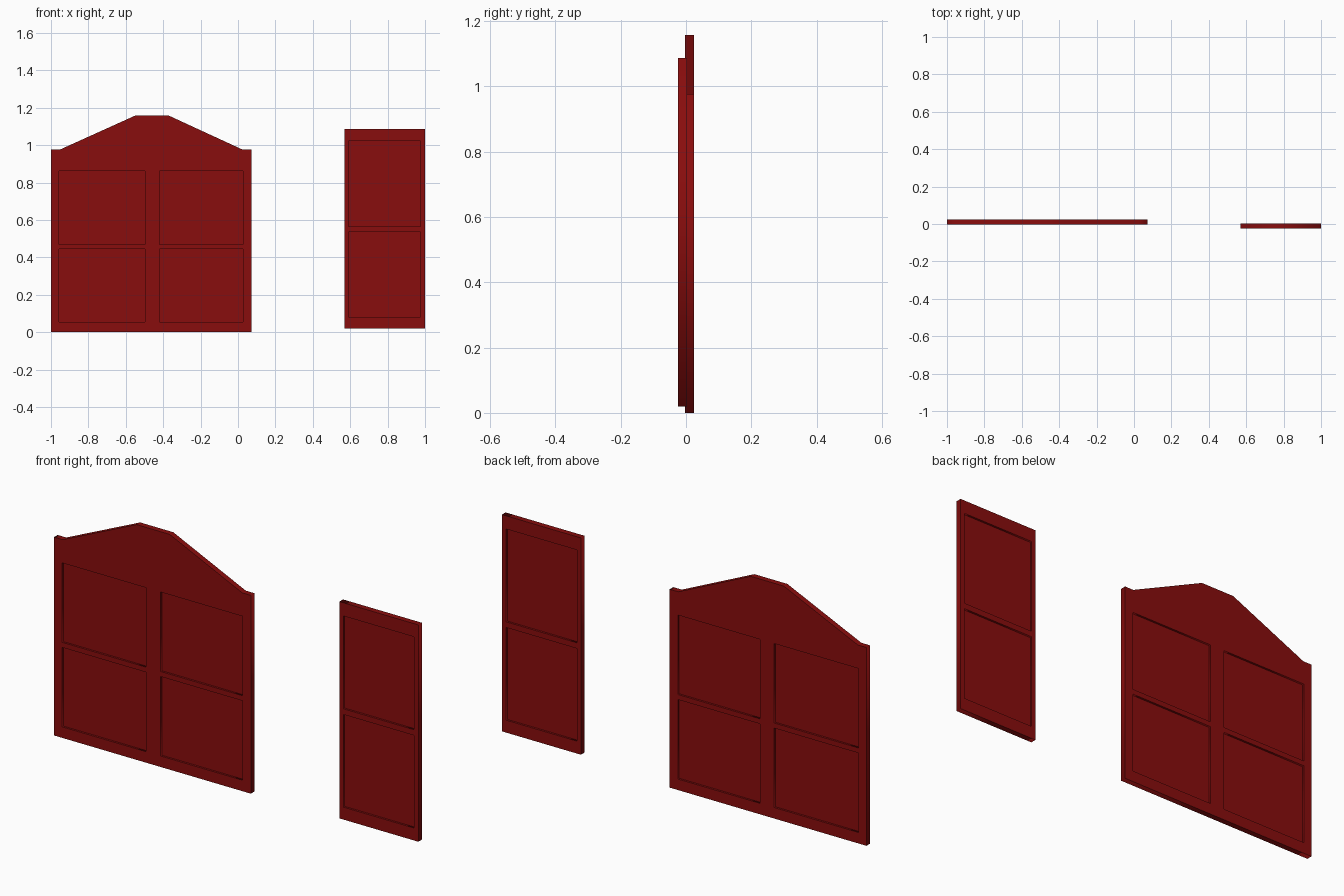
import bpy
from math import radians

if "Cube" in bpy.data.objects:
    bpy.data.objects.remove(bpy.data.objects["Cube"])

THICK = 0.028
PANE = 0.008

red = bpy.data.materials.new("dark_red_paint")
red.diffuse_color = (0.25, 0.004, 0.004, 1)
red.use_nodes = True
red.node_tree.nodes["Principled BSDF"].inputs["Base Color"].default_value = red.diffuse_color


def rect(x0, x1, z0, z1):
    return [(x0, z0), (x1, z0), (x1, z1), (x0, z1)]


def plate(name, loops, y, thick):
    """Flat upright plate: the first loop is the outline, the others are holes."""
    curve = bpy.data.curves.new(name, 'CURVE')
    curve.dimensions = '2D'
    curve.fill_mode = 'BOTH'
    curve.extrude = thick / 2
    for loop in loops:
        spline = curve.splines.new('POLY')
        spline.points.add(len(loop) - 1)
        for point, (x, z) in zip(spline.points, loop):
            point.co = (x, z, 0, 1)
        spline.use_cyclic_u = True
    obj = bpy.data.objects.new(name, curve)
    bpy.context.collection.objects.link(obj)
    obj.rotation_euler.x = radians(90)
    obj.location.y = y
    curve.materials.append(red)
    bpy.ops.object.select_all(action='DESELECT')
    obj.select_set(True)
    bpy.context.view_layer.objects.active = obj
    bpy.ops.object.convert(target='MESH')
    return bpy.context.object


def panelled_door(name, outline, columns, rows, y):
    """Frame with openings, each closed by a thin recessed pane."""
    openings = [rect(*c, *r) for c in columns for r in rows]
    plate(name + "_frame", [outline] + openings, y, THICK)
    for i, opening in enumerate(openings):
        plate(f"{name}_pane_{i + 1}", [opening], y, PANE)


# Wide panel with the peaked top
panelled_door(
    "wide_panel",
    [(-1, 0), (0.072, 0), (0.072, 0.976), (0.025, 0.976), (-0.37, 1.158),
     (-0.55, 1.158), (-0.953, 0.976), (-1, 0.976)],
    [(-0.956, -0.498), (-0.42, 0.027)],
    [(0.054, 0.445), (0.47, 0.861)],
    0.011)

# Narrow door
panelled_door(
    "narrow_door",
    rect(0.57, 1, 0.02, 1.087),
    [(0.591, 0.977)],
    [(0.081, 0.537), (0.565, 1.022)],
    -0.011)
